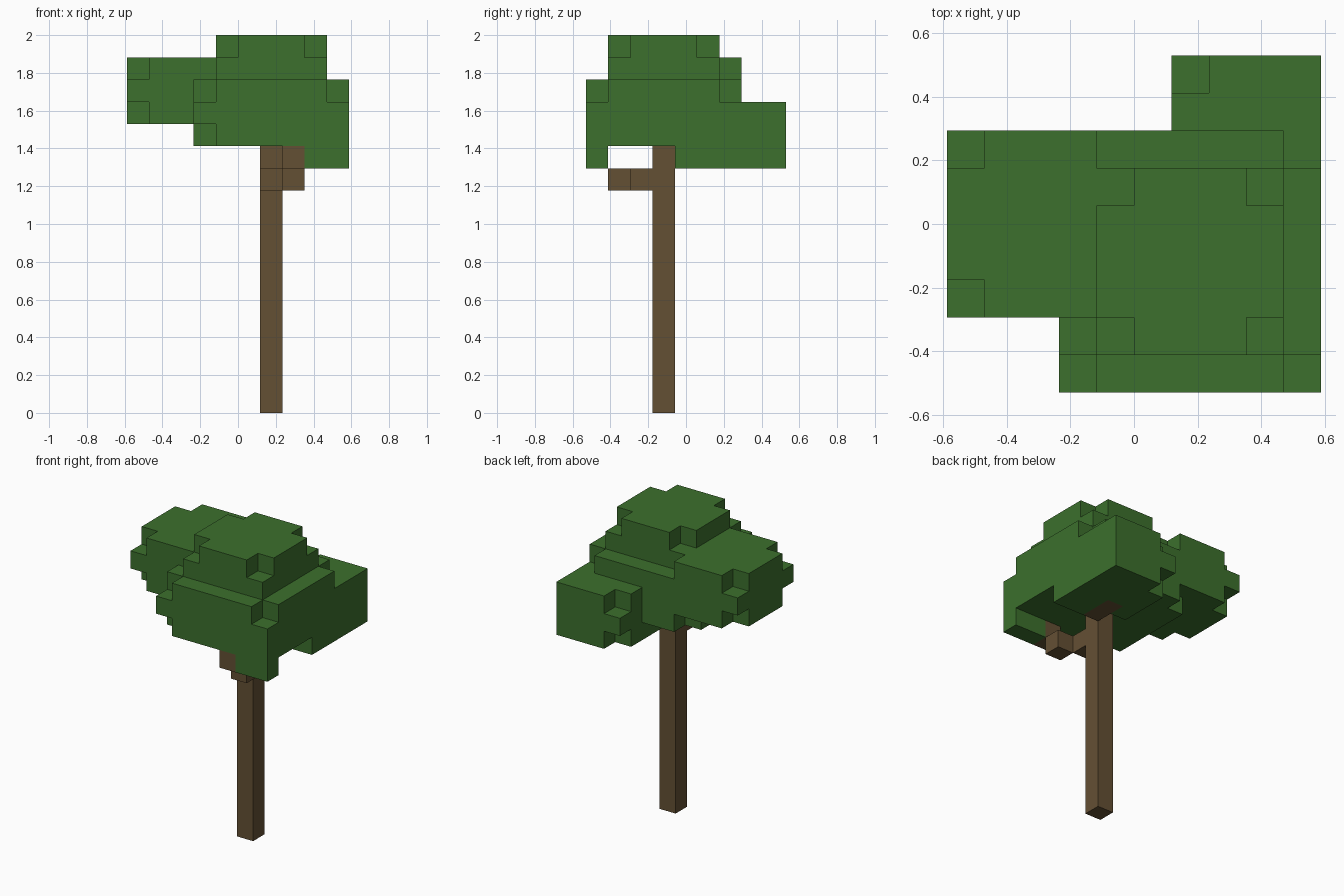
import bpy, bmesh
from mathutils import Vector

cube = bpy.data.objects.get("Cube")
if cube:
    bpy.data.objects.remove(cube, do_unlink=True)

U = 2 / 17                       # size of one block
ORIGIN = Vector((-5, -4.5, 0))   # grid corner, in blocks


def material(name, color):
    m = bpy.data.materials.new(name)
    m.use_nodes = True
    m.diffuse_color = color
    m.node_tree.nodes["Principled BSDF"].inputs["Base Color"].default_value = color
    return m


def box(x, y, z, cut_corners=False):
    """Blocks in inclusive x, y, z ranges, optionally without the vertical corner columns."""
    return {(i, j, k)
            for i in range(x[0], x[1] + 1)
            for j in range(y[0], y[1] + 1)
            for k in range(z[0], z[1] + 1)
            if not (cut_corners and i in x and j in y)}


def build(name, cells, solid, mat):
    """Skin the blocks with faces wherever they touch open air."""
    bm = bmesh.new()
    for cell in cells:
        for axis in range(3):
            for side in (-1, 1):
                n = Vector((0, 0, 0))
                n[axis] = side
                if tuple(int(c + d) for c, d in zip(cell, n)) in solid:
                    continue
                u, v = Vector((0, 0, 0)), Vector((0, 0, 0))
                u[(axis + 1) % 3] = 0.5
                v[(axis + 2) % 3] = 0.5 * side
                mid = Vector(cell) + Vector((0.5, 0.5, 0.5)) + n / 2 + ORIGIN
                bm.faces.new([bm.verts.new((mid + a * u + b * v) * U)
                              for a, b in ((-1, -1), (1, -1), (1, 1), (-1, 1))])
    bmesh.ops.remove_doubles(bm, verts=bm.verts, dist=U / 100)
    bmesh.ops.dissolve_limit(bm, angle_limit=0.01, verts=bm.verts, edges=bm.edges)
    mesh = bpy.data.meshes.new(name)
    bm.to_mesh(mesh)
    bm.free()
    mesh.materials.append(mat)
    bpy.context.collection.objects.link(bpy.data.objects.new(name, mesh))


# Wood
trunk = box((6, 6), (3, 3), (0, 11))
front_branch = {(6, 2, 10), (7, 1, 10), (7, 0, 11)}
back_branch = box((7, 7), (4, 5), (11, 11))

# Main crown, centred over the trunk
main = (box((3, 9), (0, 6), (12, 12), True) | box((3, 9), (0, 6), (13, 13))
        | box((3, 9), (0, 6), (14, 14), True) | box((4, 8), (1, 5), (15, 15))
        | box((4, 8), (1, 5), (16, 16), True))

# Side clump
side = box((0, 4), (2, 6), (13, 15), True) | box((0, 4), (2, 6), (14, 14))

# Back clump, sliced flat on the left
back = box((6, 10), (4, 8), (11, 13), True) | box((6, 10), (4, 8), (12, 12))
back = {c for c in back if c[0] < 10}

# Front corner clump
corner = box((8, 9), (0, 0), (11, 12))

wood = trunk | front_branch | back_branch
leaves = (main | side | back | corner) - wood
solid = wood | leaves

bark = material("bark brown", (0.127, 0.080, 0.034, 1))
leaf = material("leaf green", (0.045, 0.162, 0.026, 1))
build("trunk", trunk, solid, bark)
build("branches", front_branch | back_branch, solid, bark)
build("leaf_canopy", leaves, solid, leaf)
